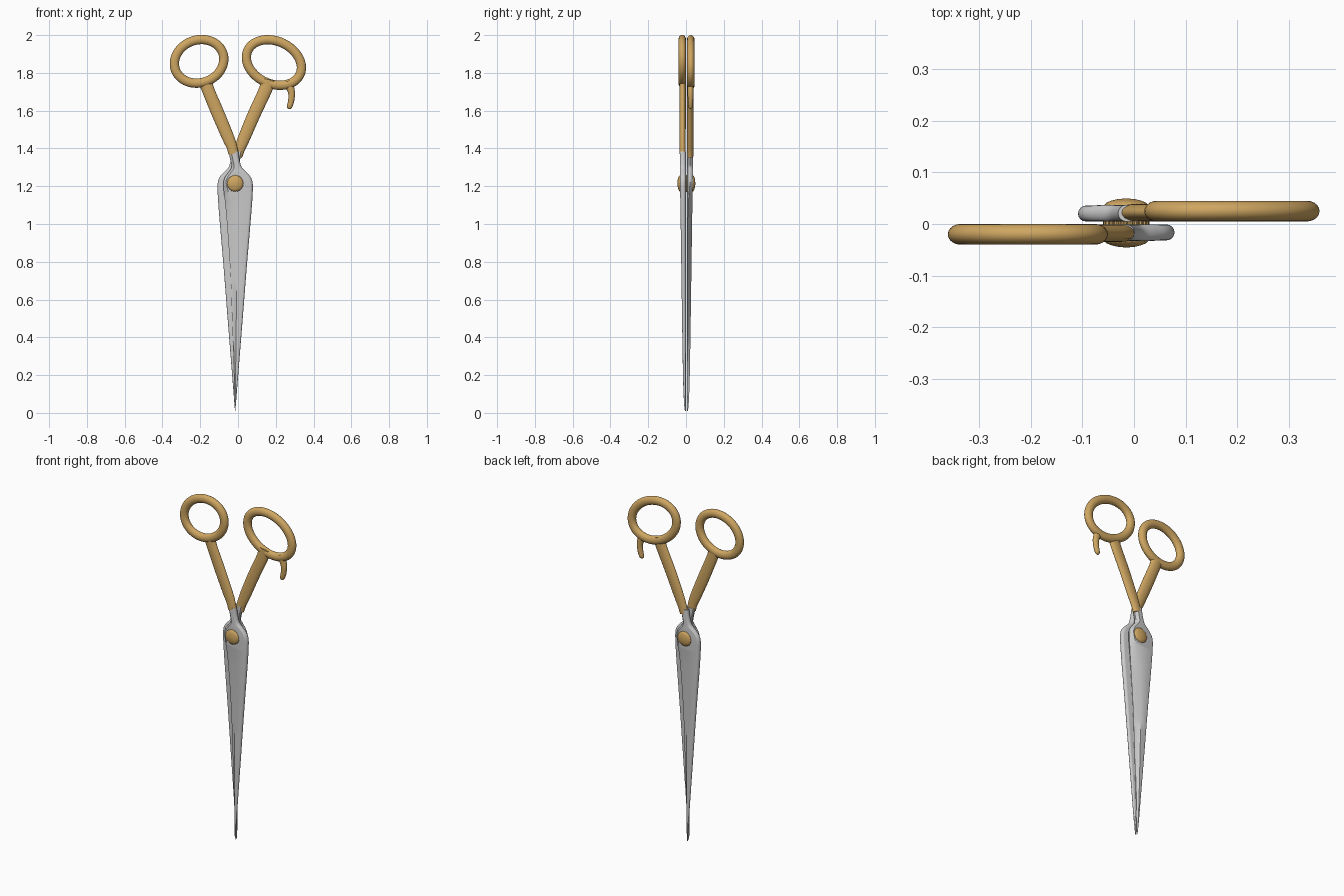
import bpy, bmesh
from math import sin, cos, pi, radians
from mathutils import Vector

if "Cube" in bpy.data.objects:
    bpy.data.objects.remove(bpy.data.objects["Cube"])

PX, PZ = -0.015, 1.215   # pivot


def material(name, rgb):
    m = bpy.data.materials.new(name)
    m.diffuse_color = (*rgb, 1)
    m.use_nodes = True
    m.node_tree.nodes["Principled BSDF"].inputs["Base Color"].default_value = m.diffuse_color
    return m


gold = material("gold", (0.62, 0.38, 0.12))
steel = material("steel", (0.70, 0.70, 0.72))


def loft(name, rings, mat, closed=False, angle=40):
    """Skin a list of equal-length point rings, capping the ends unless closed."""
    bm = bmesh.new()
    vs = [[bm.verts.new(p) for p in r] for r in rings]
    n = len(vs[0])
    pairs = list(zip(vs, vs[1:])) + ([(vs[-1], vs[0])] if closed else [])
    for a, b in pairs:
        for i in range(n):
            j = (i + 1) % n
            bm.faces.new((a[i], a[j], b[j], b[i]))
    if not closed:
        bm.faces.new(vs[0])
        bm.faces.new(vs[-1])
    bmesh.ops.recalc_face_normals(bm, faces=bm.faces)
    me = bpy.data.meshes.new(name)
    bm.to_mesh(me)
    bm.free()
    ob = bpy.data.objects.new(name, me)
    bpy.context.collection.objects.link(ob)
    me.materials.append(mat)
    bpy.ops.object.select_all(action='DESELECT')
    ob.select_set(True)
    bpy.context.view_layer.objects.active = ob
    bpy.ops.object.shade_smooth_by_angle(angle=radians(angle))
    return ob


def smooth(keys, steps=5):
    """Catmull-Rom interpolation through tuples of numbers."""
    k = [Vector(t) for t in keys]
    out = []
    for i in range(len(k) - 1):
        a, b, c, d = k[max(i - 1, 0)], k[i], k[i + 1], k[min(i + 2, len(k) - 1)]
        for s in range(steps):
            t = s / steps
            out.append(b + (c - a) * (t / 2) + (a * 2 - b * 5 + c * 4 - d) * (t * t / 2)
                       + (b * 3 - a - c * 3 + d) * (t ** 3 / 2))
    return out + [k[-1]]


def tube(name, path, y, closed=False, n=20):
    """Sweep an ellipse along (x, z, half_width, half_depth) points."""
    rings, m = [], len(path)
    for i, (x, z, w, d) in enumerate(path):
        if closed:
            p, q = path[i - 1], path[(i + 1) % m]
        else:
            p, q = path[max(i - 1, 0)], path[min(i + 1, m - 1)]
        t = Vector((q[0] - p[0], q[1] - p[1])).normalized()
        rings.append([(x - t.y * w * cos(a), y + d * sin(a), z + t.x * w * cos(a))
                      for a in (2 * pi * k / n for k in range(n))])
    return loft(name, rings, gold, closed)


def finger_ring(name, cx, cz, a, b, tilt, y):
    c, s = cos(radians(tilt)), sin(radians(tilt))
    path = []
    for k in range(64):
        u, v = a * cos(2 * pi * k / 64), b * sin(2 * pi * k / 64)
        path.append((cx + u * c - v * s, cz + u * s + v * c, 0.0245, 0.02))
    tube(name, path, y, closed=True)


# Blade stations: z, cutting-edge x, spine x, thickness, thickness at cutting edge
stations = [
    (1.385, -0.051, 0.001, 0.032, 0.022), (1.34, -0.041, 0.008, 0.032, 0.022),
    (1.30, -0.035, 0.020, 0.032, 0.022), (1.275, -0.050, 0.044, 0.032, 0.022),
    (1.25, -0.068, 0.066, 0.031, 0.022), (1.22, -0.077, 0.077, 0.031, 0.022),
    (1.17, -0.075, 0.078, 0.030, 0.016), (1.05, -0.062, 0.070, 0.028, 0.006),
    (0.78, -0.043, 0.047, 0.024, 0.003), (0.50, -0.032, 0.025, 0.020, 0.003),
    (0.20, -0.022, 0.001, 0.015, 0.003), (0.06, -0.018, -0.010, 0.010, 0.003),
    (0.01, -0.016, -0.014, 0.005, 0.002)]


def blade(name, sign, y0):
    """Flat inner face, bevelled cutting edge, rounded spine; sign -1 turns it half round."""
    rings = []
    for z, xl, xr, t, e in smooth(stations, 4):
        w = xr - xl
        r = min(t / 2, w * 0.3)
        bev = min(0.4 * w, 0.014 + (0.022 - e) * 1.6)
        sec = [(xl + min(e * 0.3, w * 0.1), 0), (xl, e * 0.3), (xl, e * 0.75),
               (xl + min(0.004, w * 0.1), e), (xl + bev, t)]
        sec += [(xr - r + r * sin(a), t / 2 + t / 2 * cos(a))
                for a in (pi * k / 8 for k in range(9))]
        rings.append([(PX + sign * (x - PX), y0 - sign * y, z) for x, y in sec])
    loft(name, rings, steel, angle=35)


blade("front_blade", 1, -0.001)
blade("back_blade", -1, 0.005)

# Handles
finger_ring("left_finger_ring", -0.206, 1.861, 0.133, 0.113, 20, -0.02)
finger_ring("right_finger_ring", 0.190, 1.855, 0.152, 0.1126, -25, 0.025)
tube("left_shank", smooth([(-0.172, 1.755, 0.038, 0.017), (-0.158, 1.71, 0.033, 0.017),
                           (-0.108, 1.59, 0.034, 0.017), (-0.053, 1.46, 0.032, 0.0165),
                           (-0.033, 1.41, 0.028, 0.0165), (-0.024, 1.372, 0.0265, 0.0165)]), -0.018)
tube("right_shank", smooth([(0.160, 1.765, 0.040, 0.017), (0.145, 1.71, 0.035, 0.017),
                            (0.085, 1.58, 0.034, 0.017), (0.032, 1.455, 0.032, 0.0165),
                            (0.010, 1.40, 0.028, 0.0165), (-0.004, 1.358, 0.0265, 0.0165)]), 0.022)

# Curved finger rest
tube("finger_rest", smooth([(0.262, 1.755, 0.030, 0.016), (0.275, 1.725, 0.022, 0.015),
                            (0.284, 1.69, 0.018, 0.015), (0.281, 1.65, 0.016, 0.014),
                            (0.273, 1.622, 0.014, 0.012), (0.269, 1.612, 0.009, 0.007),
                            (0.268, 1.608, 0.002, 0.002)]), 0.024)

# Pivot screw with a domed, knurled head on each side
profile = [(0.0, 0.045), (0.030, 0.045), (0.034, 0.044), (0.039, 0.039), (0.043, 0.030),
           (0.046, 0.018), (0.0475, 0.003)]
for name, sign in (("front_screw_head", -1), ("back_screw_head", 1)):
    rings = []
    for d, r in profile:
        knurl = 0.003 if r > 0.04 else 0.0
        rings.append([(PX + (r - knurl * (k % 4 in (2, 3))) * cos(2 * pi * k / 96), 0.002 + sign * d,
                       PZ + (r - knurl * (k % 4 in (2, 3))) * sin(2 * pi * k / 96)) for k in range(96)])
    loft(name, rings, gold)
